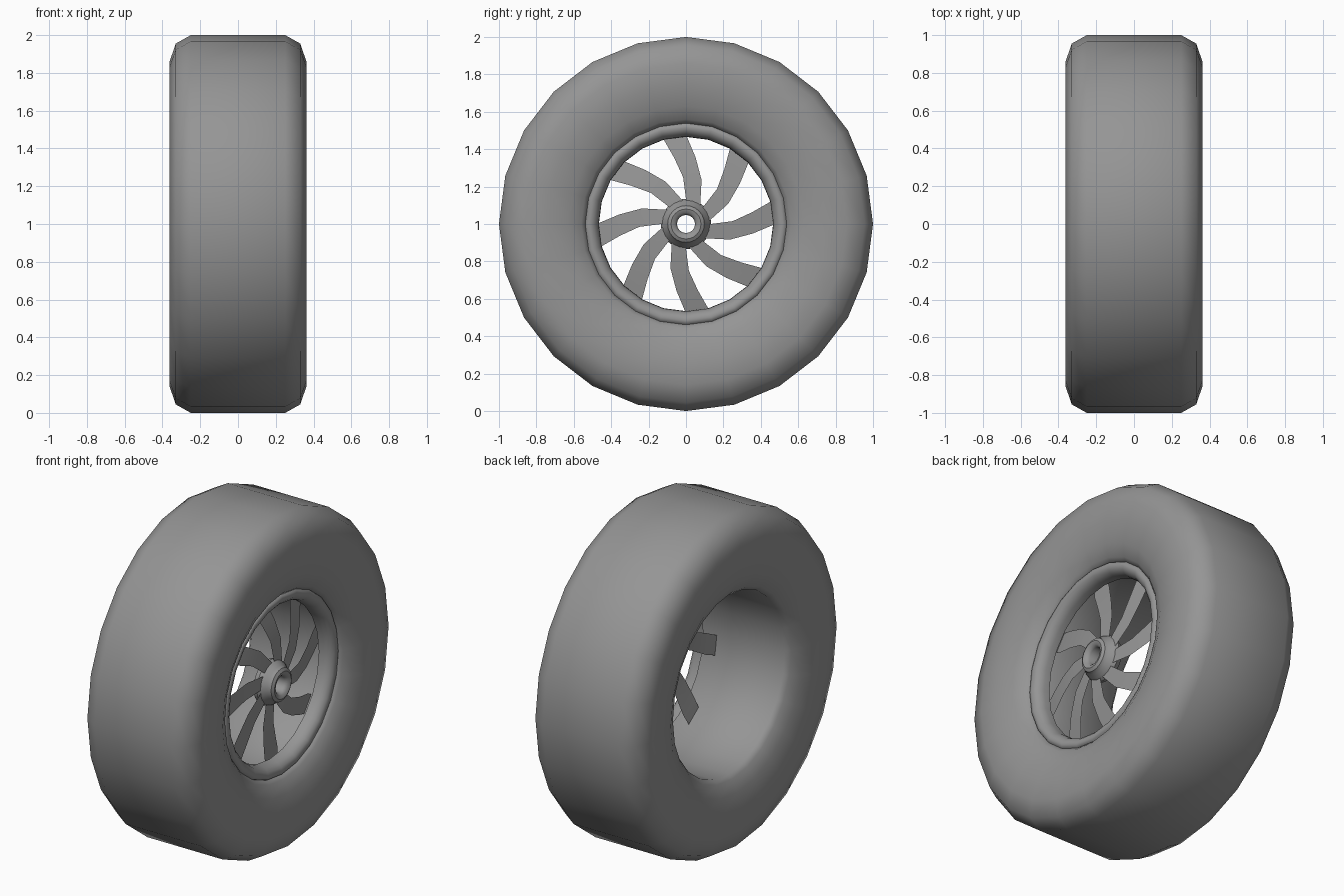
import bpy, bmesh, math
from mathutils import Vector

if "Cube" in bpy.data.objects:
    bpy.data.objects.remove(bpy.data.objects["Cube"])

SIDES = 24
CENTRE = Vector((0, 0, 1))

grey = bpy.data.materials.new("dark_grey")
grey.diffuse_color = (0.3, 0.3, 0.3, 1)
grey.use_nodes = True
grey.node_tree.nodes["Principled BSDF"].inputs["Base Color"].default_value = grey.diffuse_color


def finish(name, bm, angle=40):
    bmesh.ops.recalc_face_normals(bm, faces=bm.faces)
    mesh = bpy.data.meshes.new(name)
    bm.to_mesh(mesh)
    bm.free()
    mesh.materials.append(grey)
    obj = bpy.data.objects.new(name, mesh)
    bpy.context.collection.objects.link(obj)
    bpy.ops.object.select_all(action='DESELECT')
    obj.select_set(True)
    bpy.context.view_layer.objects.active = obj
    bpy.ops.object.shade_smooth_by_angle(angle=math.radians(angle))
    return obj


def polar(x, r, angle):
    return CENTRE + Vector((x, r * math.cos(angle), r * math.sin(angle)))


def lathe(name, profile, closed=False, angle=40):
    """Revolve (x, radius) points about the axle."""
    bm = bmesh.new()
    rings = [[bm.verts.new(polar(x, r, math.tau * i / SIDES)) for i in range(SIDES)]
             for x, r in profile]
    pairs = list(zip(rings, rings[1:])) + ([(rings[-1], rings[0])] if closed else [])
    for a, b in pairs:
        for i in range(SIDES):
            j = (i + 1) % SIDES
            bm.faces.new((a[i], a[j], b[j], b[i]))
    return finish(name, bm, angle)


# Tyre: half profile mirrored across the tread, closed by a straight inner wall
half = [(0.25, 1.0), (0.33, 0.955), (0.362, 0.86), (0.362, 0.75),
        (0.34, 0.63), (0.305, 0.56), (0.28, 0.535)]
lathe("tyre", [(-x, r) for x, r in reversed(half)] + half, closed=True, angle=60)

# Rim: short rounded lip on the outer face, open behind
lathe("rim", [(0.21, 0.466), (0.245, 0.468), (0.272, 0.478), (0.288, 0.495),
              (0.296, 0.515), (0.291, 0.535), (0.272, 0.545)], angle=60)

# Hub: flared sleeve with a rounded nose and an axle hole
lathe("hub", [(0.19, 0.125), (0.22, 0.135), (0.25, 0.122), (0.268, 0.105),
              (0.288, 0.098), (0.298, 0.08), (0.292, 0.06), (0.275, 0.048),
              (0.19, 0.048)], closed=True)

# Spokes: eight swept blades that pass behind the lip to the inner wall,
# stations of (radius, sweep degrees, width, x)
stations = [(0.115, -21, 0.08, 0.24), (0.25, -8, 0.10, 0.225),
            (0.36, 1, 0.115, 0.205), (0.465, 7, 0.125, 0.18),
            (0.528, 9, 0.115, 0.165)]
bm = bmesh.new()
for k in range(8):
    rows = []
    for r, sweep, width, x in stations:
        mid = math.tau * k / 8 + math.radians(sweep)
        half_angle = width / 2 / r
        rows.append([bm.verts.new(polar(x, r, mid + s * half_angle)) for s in (-1, 1)])
    for a, b in zip(rows, rows[1:]):
        bm.faces.new((a[0], b[0], b[1], a[1]))
finish("spokes", bm)
